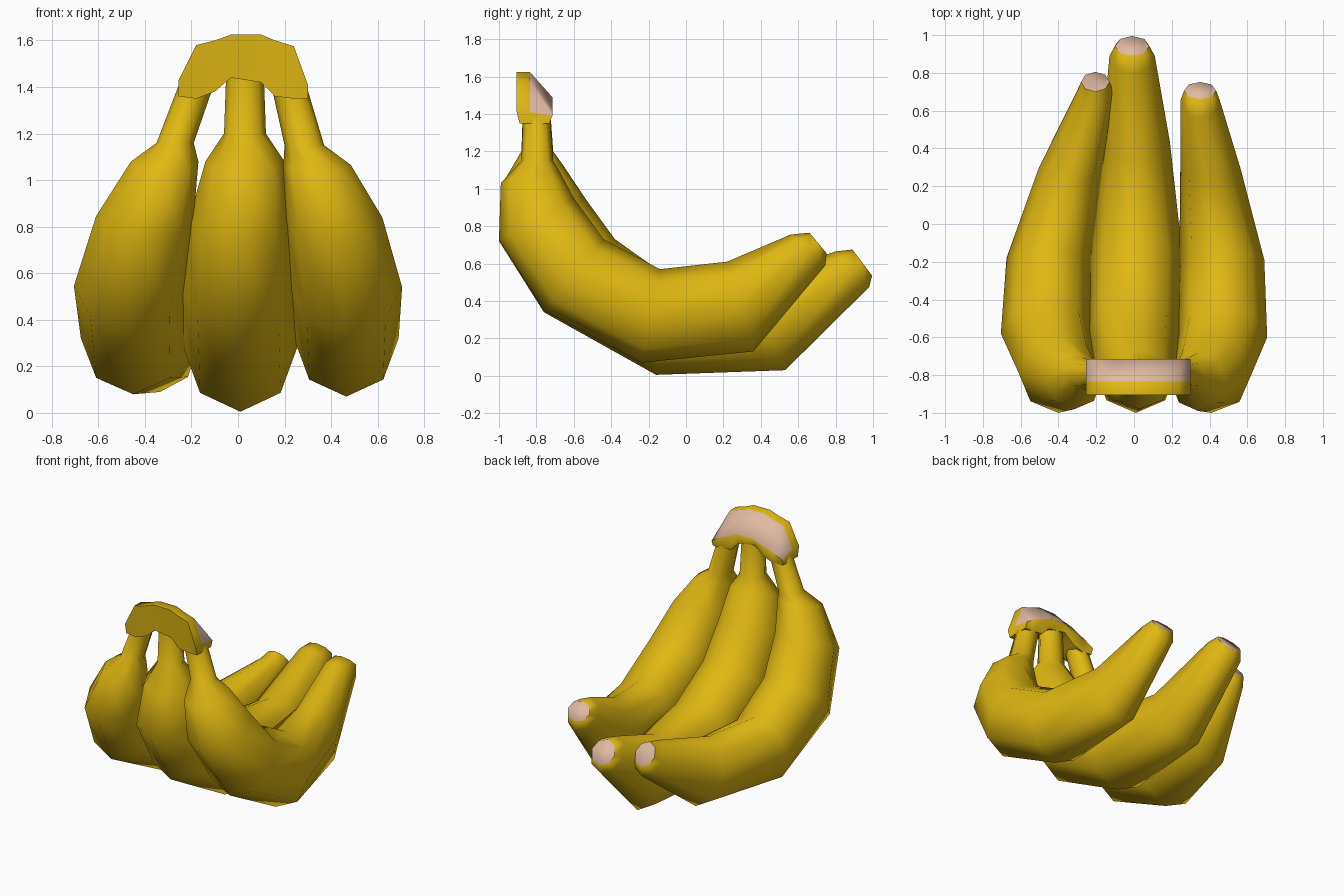
import bpy, bmesh
from math import sin, cos, pi, radians
from mathutils import Vector

cube = bpy.data.objects.get("Cube")
if cube:
    bpy.data.objects.remove(cube, do_unlink=True)


def material(name, rgb):
    mat = bpy.data.materials.new(name)
    mat.use_nodes = True
    mat.diffuse_color = (*rgb, 1)
    mat.node_tree.nodes["Principled BSDF"].inputs["Base Color"].default_value = (*rgb, 1)
    return mat


PEEL = material("peel_yellow", (.75, .48, .006))
FLESH = material("cut_pink", (.75, .49, .36))


def skin(name, rings, pale_strip=None, pale_end=False):
    """Join rings of points into a closed skin; one strip or the end may be pale."""
    bm = bmesh.new()
    loops = [[bm.verts.new(p) for p in ring] for ring in rings]
    count = len(loops[0])
    for a, b in zip(loops, loops[1:]):
        for i in range(count):
            j = (i + 1) % count
            face = bm.faces.new((a[i], a[j], b[j], b[i]))
            face.material_index = int(i == pale_strip)
    bm.faces.new(loops[0])
    bm.faces.new(loops[-1]).material_index = int(pale_end)
    bmesh.ops.recalc_face_normals(bm, faces=bm.faces)
    mesh = bpy.data.meshes.new(name)
    bm.to_mesh(mesh)
    bm.free()
    mesh.materials.append(PEEL)
    mesh.materials.append(FLESH)
    obj = bpy.data.objects.new(name, mesh)
    bpy.context.collection.objects.link(obj)
    bpy.ops.object.select_all(action="DESELECT")
    obj.select_set(True)
    bpy.context.view_layer.objects.active = obj
    bpy.ops.object.shade_smooth_by_angle(angle=radians(62))
    return obj


def banana(name, sections):
    """Each section: centre x, half width, inner (y, z), outer (y, z)."""
    rings = []
    for cx, half, inner, outer in sections:
        inner, outer = Vector((cx, *inner)), Vector((cx, *outer))
        mid, arm = (inner + outer) / 2, (inner - outer) / 2
        rings.append([mid + Vector((half * cos(k * pi / 4), 0, 0)) + arm * sin(k * pi / 4)
                      for k in range(8)])
    skin(name, rings, pale_end=True)


# Three bananas, from stem to cut tip
banana("middle_banana", [
    (.03, .08, (-.73, 1.48), (-.87, 1.48)),
    (.03, .09, (-.71, 1.2), (-.88, 1.2)),
    (.03, .17, (-.66, 1.13), (-.98, 1.03)),
    (.01, .22, (-.54, .95), (-1, .72)),
    (0, .245, (-.38, .73), (-.76, .34)),
    (.01, .245, (-.14, .56), (-.16, .005)),
    (.01, .18, (.34, .5), (.53, .03)),
    (-.01, .12, (.80, .665), (.98, .475)),
    (-.01, .09, (.89, .675), (.995, .535)),
])
banana("left_banana", [
    (.215, .075, (-.73, 1.42), (-.87, 1.42)),
    (.285, .085, (-.71, 1.15), (-.88, 1.15)),
    (.34, .145, (-.68, 1.1), (-.99, 1.03)),
    (.41, .21, (-.6, .95), (-1, .73)),
    (.465, .24, (-.44, .73), (-.76, .35)),
    (.465, .225, (-.14, .57), (-.24, .07)),
    (.405, .16, (.22, .61), (.36, .13)),
    (.35, .105, (.56, .755), (.745, .59)),
    (.35, .085, (.66, .765), (.752, .655)),
])
banana("right_banana", [
    (-.175, .075, (-.73, 1.42), (-.87, 1.42)),
    (-.27, .08, (-.71, 1.16), (-.88, 1.16)),
    (-.315, .145, (-.68, 1.12), (-.98, 1.04)),
    (-.4, .21, (-.58, .95), (-1, .74)),
    (-.465, .24, (-.4, .73), (-.76, .36)),
    (-.45, .225, (-.14, .56), (-.22, .08)),
    (-.335, .17, (.22, .53), (.37, .09)),
    (-.205, .095, (.62, .62), (.79, .43)),
    (-.205, .075, (.7, .64), (.805, .5)),
])

# Crown joining the stems, with a slanted cut across its back
# Columns: x, top, back edge of the cut, underside
columns = [
    (-.255, 1.43, 1.40, 1.36), (-.18, 1.58, 1.44, 1.35), (-.10, 1.60, 1.46, 1.38),
    (-.03, 1.625, 1.49, 1.44), (.10, 1.625, 1.49, 1.42), (.16, 1.60, 1.46, 1.36),
    (.24, 1.575, 1.43, 1.35), (.30, 1.41, 1.39, 1.35),
]
skin("crown", [[(x, -.905, top), (x, -.835, top), (x, -.715, cut),
                (x, -.73, under), (x, -.89, under)]
               for x, top, cut, under in columns], pale_strip=1)
